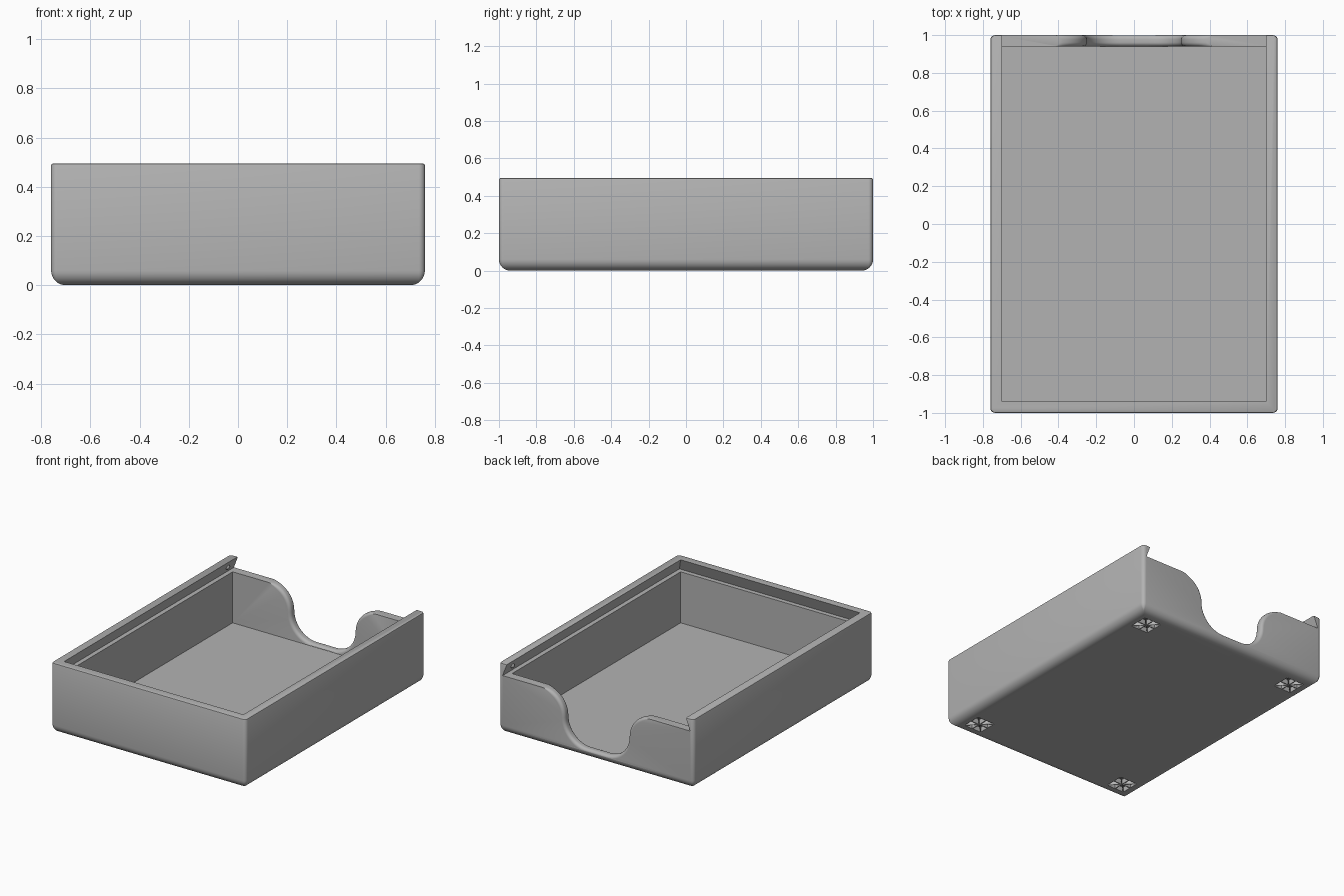
import bpy, bmesh, math
from mathutils import Vector

cube = bpy.data.objects.get("Cube")
if cube:
    bpy.data.objects.remove(cube, do_unlink=True)

HX, HY, TOP = 0.76, 1.0, 0.495      # outer half sizes and height
IX, IY = 0.70, 0.94                 # cavity half sizes
FLOOR, RAIL = 0.05, 0.41            # cavity floor, lid rail height

grey = bpy.data.materials.new("plain_grey")
grey.use_nodes = True
colour = (0.45, 0.45, 0.45, 1)
grey.diffuse_color = colour
grey.node_tree.nodes["Principled BSDF"].inputs["Base Color"].default_value = colour


def make(name, bm):
    bmesh.ops.recalc_face_normals(bm, faces=bm.faces)
    mesh = bpy.data.meshes.new(name)
    bm.to_mesh(mesh)
    bm.free()
    mesh.materials.append(grey)
    obj = bpy.data.objects.new(name, mesh)
    bpy.context.collection.objects.link(obj)
    return obj


def add_loft(bm, rings):
    """Join equal-length rings of points and cap both ends."""
    rows = [[bm.verts.new(p) for p in ring] for ring in rings]
    for a, b in zip(rows, rows[1:]):
        for i in range(len(a)):
            j = (i + 1) % len(a)
            bm.faces.new((a[i], a[j], b[j], b[i]))
    bm.faces.new(rows[0])
    bm.faces.new(rows[-1])


def loft(name, rings):
    bm = bmesh.new()
    add_loft(bm, rings)
    return make(name, bm)


def rect(x, y0, y1, z):
    return [(-x, y0, z), (x, y0, z), (x, y1, z), (-x, y1, z)]


def rounded_rect(inset, z, steps=5):
    radius = max(0.025 - inset, 0.004)
    ring = []
    for quarter, (sx, sy) in enumerate(((1, 1), (-1, 1), (-1, -1), (1, -1))):
        for i in range(steps + 1):
            a = math.radians(90 * (quarter + i / steps))
            ring.append((sx * (HX - inset - radius) + radius * math.cos(a),
                         sy * (HY - inset - radius) + radius * math.sin(a), z))
    return ring


def cut(target, cutter):
    cutter.hide_render = True
    mod = target.modifiers.new("cut", 'BOOLEAN')
    mod.operation, mod.solver, mod.object = 'DIFFERENCE', 'EXACT', cutter
    bpy.context.view_layer.objects.active = target
    bpy.ops.object.modifier_apply(modifier=mod.name)
    bpy.data.objects.remove(cutter, do_unlink=True)


# Outer shell: broad round below, fine round on the top edge
def arc(radius, count):
    angles = [math.radians(90 * i / count) for i in range(count + 1)]
    return [(radius * (1 - math.sin(a)), radius * (1 - math.cos(a))) for a in angles]


shell = [rounded_rect(inset, z) for inset, z in arc(0.06, 8)]
shell += [rounded_rect(inset, TOP - z) for inset, z in reversed(arc(0.008, 2))]
body = loft("open_tray", shell)

# Cavity, then the undercut lid groove that runs out through the back
cut(body, loft("cavity_cutter", [rect(IX, -IY, IY, FLOOR), rect(IX, -IY, IY, 0.45)]))
slope = 0.032 / (TOP - RAIL)
cut(body, loft("groove_cutter", [
    rect(IX + 0.032, -IY - 0.032, 1.2, RAIL),
    rect(IX - slope * 0.02, -IY + slope * 0.02, 1.2, TOP + 0.02)]))

# Finger notch: two S curves with a rounded rim
SIDE, LOW = 0.25, 0.065
R = (RAIL + 0.003 - LOW) / 2
END = SIDE + R
quarter_turn = [math.radians(90 * i / 12) for i in range(13)]
half = []                            # (point, direction into the wall)
for t in quarter_turn:
    n = Vector((math.sin(t), -math.cos(t)))
    half.append((Vector((END, LOW + R)) - n * R, n))
for t in quarter_turn[1:]:
    n = Vector((math.cos(t), -math.sin(t)))
    half.append((Vector((SIDE - R, LOW + R)) + n * R, n))
profile = half + [(Vector((-p.x, p.y)), Vector((-n.x, n.y))) for p, n in reversed(half)]


def notch_ring(y, grow, lowest):
    ring = []
    for p, n in profile:
        fade = min(1, max(0, (END - abs(p.x)) / 0.08))
        q = p + n * grow * fade
        ring.append((q.x, y, max(q.y, lowest)))
    return ring + [(-END, y, TOP + 0.1), (END, y, TOP + 0.1)]


ROUND = 0.022
steps = [math.radians(90 * i / 6) for i in range(7)]
rings = [notch_ring(IY - 0.04, ROUND, FLOOR + 0.002)]
rings += [notch_ring(IY + ROUND * (1 - math.cos(t)), ROUND * (1 - math.sin(t)),
                     FLOOR + 0.002) for t in steps]
rings += [notch_ring(HY - ROUND * (1 - math.sin(t)), ROUND * (1 - math.cos(t)), 0)
          for t in steps]
rings.append(notch_ring(HY + 0.05, ROUND, 0))
cut(body, loft("notch_cutter", rings))

# Foot sockets: a square of eight triangular pockets under each corner
S, SHRINK = 0.072, 0.12
rim = [(1, 0), (1, 1), (0, 1), (-1, 1), (-1, 0), (-1, -1), (0, -1), (1, -1)]
sockets = bmesh.new()
for sx in (-1, 1):
    for sy in (-1, 1):
        for i in range(8):
            tri = [Vector((0, 0)), Vector(rim[i]) * S, Vector(rim[(i + 1) % 8]) * S]
            mid = (tri[0] + tri[1] + tri[2]) / 3
            tri = [p.lerp(mid, SHRINK) + Vector((0.61 * sx, 0.85 * sy)) for p in tri]
            add_loft(sockets, [[(p.x, p.y, z) for p in tri] for z in (-0.02, 0.035)])
cut(body, make("socket_cutter", sockets))

# Small lid catches on the groove walls near the open end
for name, side in (("left_catch", 1), ("right_catch", -1)):
    bm = bmesh.new()
    bmesh.ops.create_uvsphere(bm, u_segments=16, v_segments=10, radius=0.018)
    bmesh.ops.translate(bm, verts=bm.verts, vec=(side * 0.722, 0.91, 0.45))
    make(name, bm)

# Smooth shading with crisp edges
for obj in [o for o in bpy.context.scene.objects if o.type == 'MESH']:
    bpy.ops.object.select_all(action='DESELECT')
    obj.select_set(True)
    bpy.context.view_layer.objects.active = obj
    bpy.ops.object.shade_smooth_by_angle(angle=math.radians(30))
